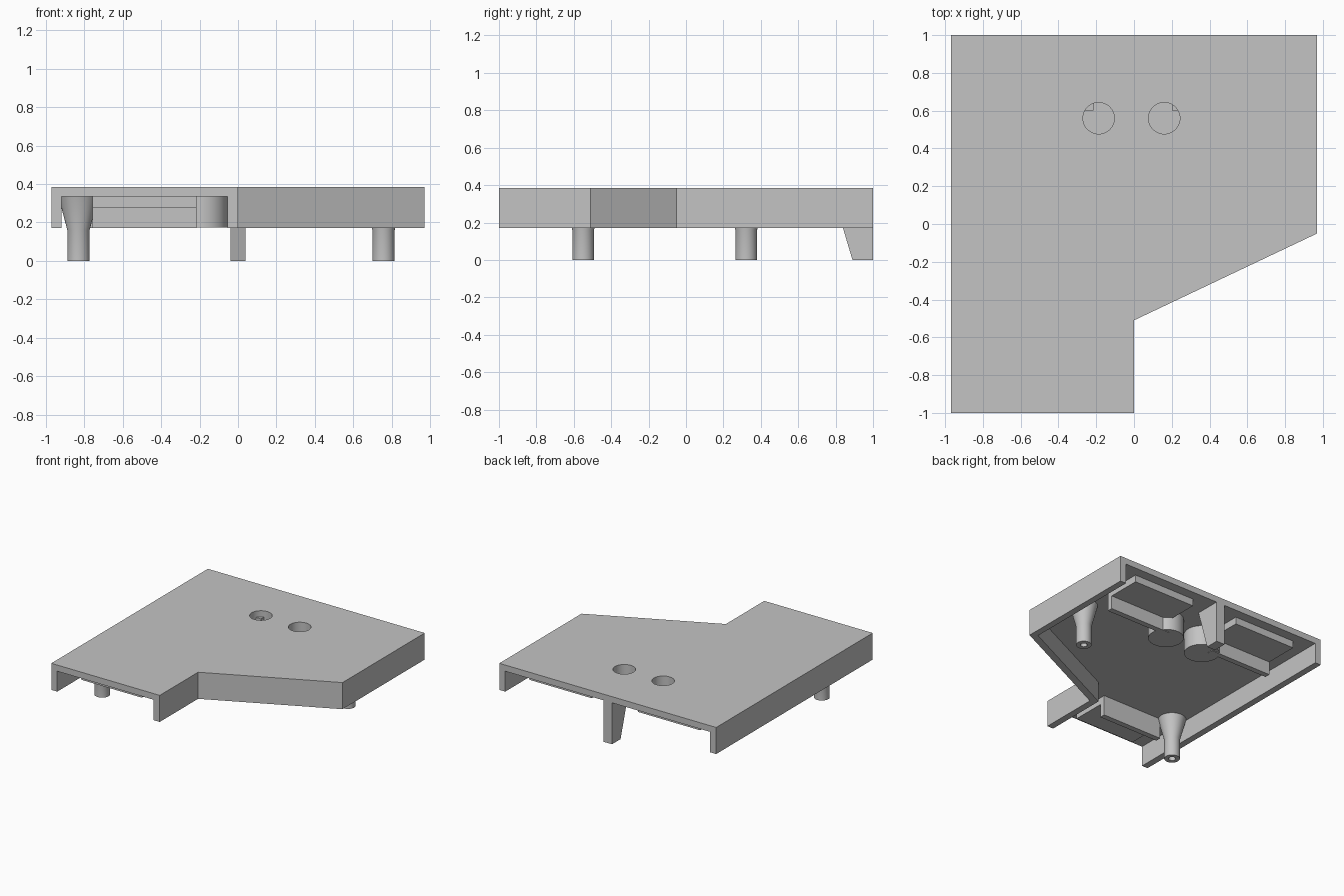
import bpy, bmesh, math
from mathutils import Vector

old = bpy.data.objects.get("Cube")
if old:
    bpy.data.objects.remove(old, do_unlink=True)

# Single plastic colour
grey = bpy.data.materials.new("light_grey_plastic")
grey.use_nodes = True
COLOUR = (0.55, 0.55, 0.55, 1)
grey.diffuse_color = COLOUR
grey.node_tree.nodes["Principled BSDF"].inputs["Base Color"].default_value = COLOUR

BOTTOM, CEILING, TOP = 0.17, 0.335, 0.385
SEGMENTS = 48


def finish(name, bm, smooth=False):
    bmesh.ops.recalc_face_normals(bm, faces=bm.faces)
    mesh = bpy.data.meshes.new(name)
    bm.to_mesh(mesh)
    bm.free()
    mesh.materials.append(grey)
    obj = bpy.data.objects.new(name, mesh)
    bpy.context.collection.objects.link(obj)
    if smooth:
        activate(obj)
        bpy.ops.object.shade_smooth_by_angle(angle=math.radians(30))
    return obj


def activate(obj):
    bpy.ops.object.select_all(action='DESELECT')
    obj.select_set(True)
    bpy.context.view_layer.objects.active = obj


def extrude(name, points, offset):
    """Close a flat outline and push it along the offset."""
    bm = bmesh.new()
    face = bm.faces.new([bm.verts.new(p) for p in points])
    result = bmesh.ops.extrude_face_region(bm, geom=[face], use_keep_orig=True)
    moved = [v for v in result["geom"] if isinstance(v, bmesh.types.BMVert)]
    bmesh.ops.translate(bm, verts=moved, vec=Vector(offset))
    return finish(name, bm)


def prism(name, outline, low, high):
    return extrude(name, [(x, y, low) for x, y in outline], (0, 0, high - low))


def block(name, x0, x1, y0, y1, low, high):
    return prism(name, [(x0, y0), (x1, y0), (x1, y1), (x0, y1)], low, high)


def lathe(name, profile, x, y):
    """Spin (radius, height) points about a vertical axis."""
    bm = bmesh.new()
    verts = [bm.verts.new((r, 0, z)) for r, z in profile]
    edges = [bm.edges.new(pair) for pair in zip(verts, verts[1:])]
    bmesh.ops.spin(bm, geom=verts + edges, axis=(0, 0, 1), cent=(0, 0, 0),
                   angle=math.tau, steps=SEGMENTS)
    bmesh.ops.remove_doubles(bm, verts=bm.verts, dist=0.0001)
    bmesh.ops.translate(bm, verts=bm.verts, vec=(x, y, 0))
    return finish(name, bm, smooth=True)


def cut(target, cutter):
    cutter.hide_render = True
    mod = target.modifiers.new("cut", 'BOOLEAN')
    mod.operation = 'DIFFERENCE'
    mod.solver = 'EXACT'
    mod.object = cutter
    activate(target)
    bpy.ops.object.modifier_apply(modifier=mod.name)
    bpy.data.objects.remove(cutter, do_unlink=True)


# Housing: flat top with side walls, open at the front and back
housing = prism("housing", [(-0.97, -1), (0, -1), (0, -0.51), (0.97, -0.05),
                            (0.97, 1), (-0.97, 1)], BOTTOM, TOP)
cut(housing, prism("cavity_cutter", [(-0.917, -1.1), (-0.055, -1.1), (-0.055, -0.475),
                                     (0.917, -0.015), (0.917, 1.1), (-0.917, 1.1)],
                   0, CEILING))

# Blind round sockets sunk through the top
SOCKET_R, FLOOR = 0.083, 0.215
for side, x in (("right", -0.187), ("left", 0.16)):
    cut(housing, lathe("socket_cutter", [(0, 0.3), (SOCKET_R, 0.3), (SOCKET_R, 0.5),
                                         (0, 0.5)], x, 0.56))
    lathe(side + "_socket", [(0, FLOOR), (SOCKET_R, FLOOR), (SOCKET_R, CEILING),
                             (0.132, CEILING), (0.132, 0.175), (0, 0.175)], x, 0.56)

# Flared screw posts with a small bore
for name, x, y in (("front_post", -0.83, -0.55), ("back_post", 0.757, 0.322)):
    lathe(name, [(0, 0.12), (0.026, 0.12), (0.026, 0), (0.058, 0), (0.058, 0.16),
                 (0.104, CEILING), (0, CEILING)], x, y)

# Pads with stop walls, mirrored front to back
for name, x0, x1, s in (("back_left", 0.2, 0.757, 1), ("back_right", -0.77, -0.215, 1),
                        ("front", -0.757, -0.215, -1)):
    block(name + "_pad", x0, x1, s * 0.645, s * 0.92, 0.278, CEILING)
    block(name + "_stop_wall", x0, x1, s * 0.6, s * 0.645, BOTTOM, CEILING)

# Tapered leg at the middle of the back
extrude("back_leg", [(-0.038, 1, 0), (-0.038, 0.89, 0), (-0.038, 0.79, CEILING),
                     (-0.038, 1, CEILING)], (0.076, 0, 0))
